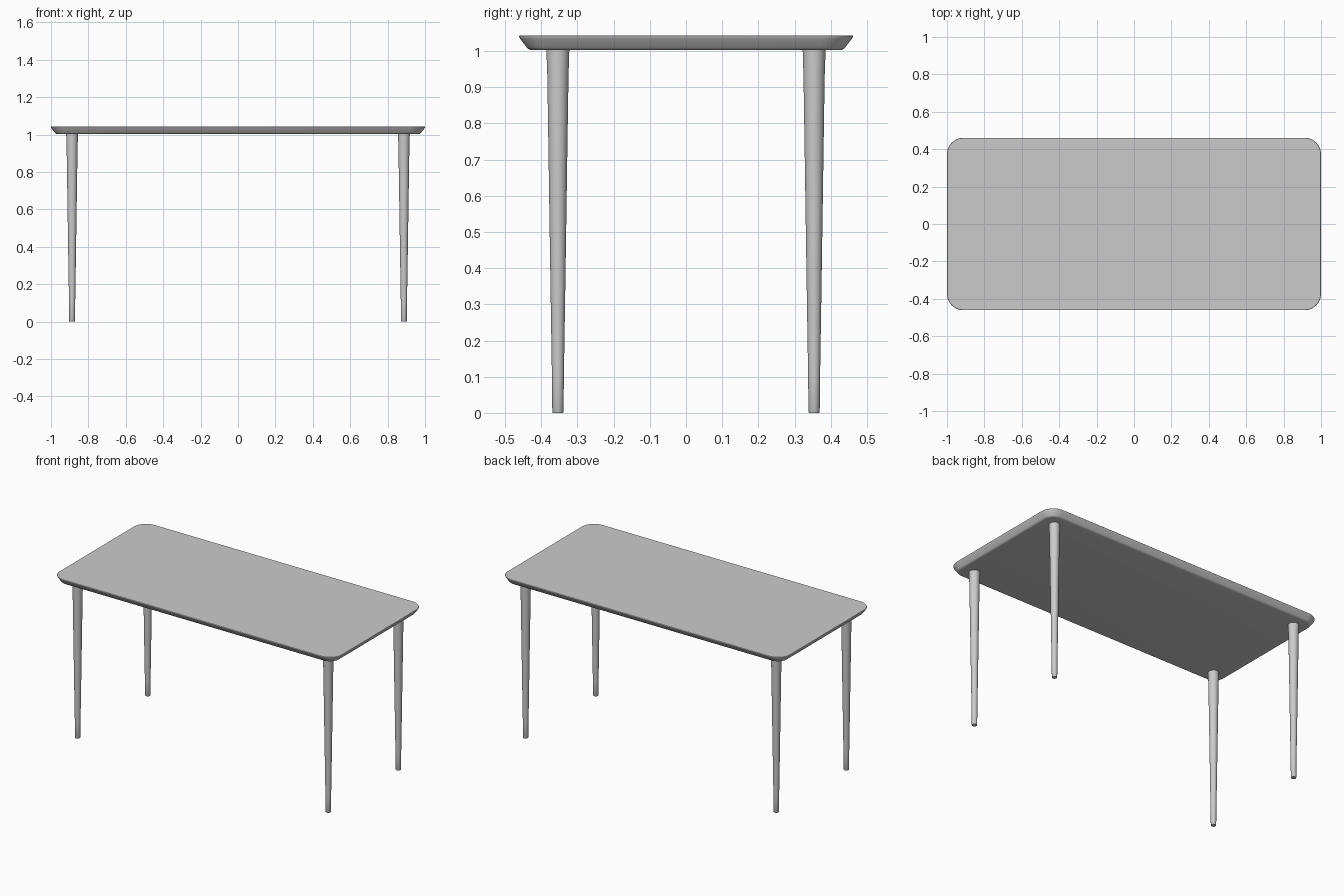
import bpy, bmesh, math

if "Cube" in bpy.data.objects:
    bpy.data.objects.remove(bpy.data.objects["Cube"])

def loft(name, rings, angle):
    # skin a stack of closed rings and cap both ends
    bm = bmesh.new()
    loops = [[bm.verts.new(p) for p in r] for r in rings]
    n = len(loops[0])
    for a, b in zip(loops, loops[1:]):
        for i in range(n):
            j = (i + 1) % n
            bm.faces.new((a[i], a[j], b[j], b[i]))
    bm.faces.new(loops[0][::-1])
    bm.faces.new(loops[-1])
    bmesh.ops.recalc_face_normals(bm, faces=bm.faces[:])
    me = bpy.data.meshes.new(name)
    bm.to_mesh(me)
    bm.free()
    ob = bpy.data.objects.new(name, me)
    bpy.context.collection.objects.link(ob)
    bpy.ops.object.select_all(action='DESELECT')
    ob.select_set(True)
    bpy.context.view_layer.objects.active = ob
    bpy.ops.object.shade_smooth_by_angle(angle=math.radians(angle))
    return ob

def rounded_rect(inset, z, hx=1.0, hy=0.461, r=0.088, seg=10):
    pts = []
    for k, (sx, sy) in enumerate([(1, 1), (-1, 1), (-1, -1), (1, -1)]):
        for i in range(seg + 1):
            a = math.pi / 2 * (k + i / seg)
            pts.append((sx * (hx - r) + (r - inset) * math.cos(a),
                        sy * (hy - r) + (r - inset) * math.sin(a), z))
    return pts

def circle(x, y, r, z, n=32):
    return [(x + r * math.cos(2 * math.pi * i / n),
             y + r * math.sin(2 * math.pi * i / n), z) for i in range(n)]

# Table top: undercut bevelled edge, rounded at the bottom
edge = [(0.037, 1.0025), (0.030, 1.0035), (0.025, 1.006), (0.021, 1.010),
        (0.002, 1.035), (0.0, 1.039), (0.0, 1.041), (0.002, 1.043)]
loft("table_top", [rounded_rect(d, z) for d, z in edge], 35)

# Four tapered round legs
profile = [(0.0145, 0.0), (0.0155, 0.002), (0.0165, 0.1), (0.0205, 0.35),
           (0.025, 0.65), (0.028, 0.85), (0.0295, 0.94), (0.031, 0.98), (0.0315, 1.004)]
for side, sx in (("left", -1), ("right", 1)):
    for end, sy in (("front", -1), ("back", 1)):
        loft(f"{end}_{side}_leg",
             [circle(sx * 0.887, sy * 0.354, r, z) for r, z in profile], 40)
